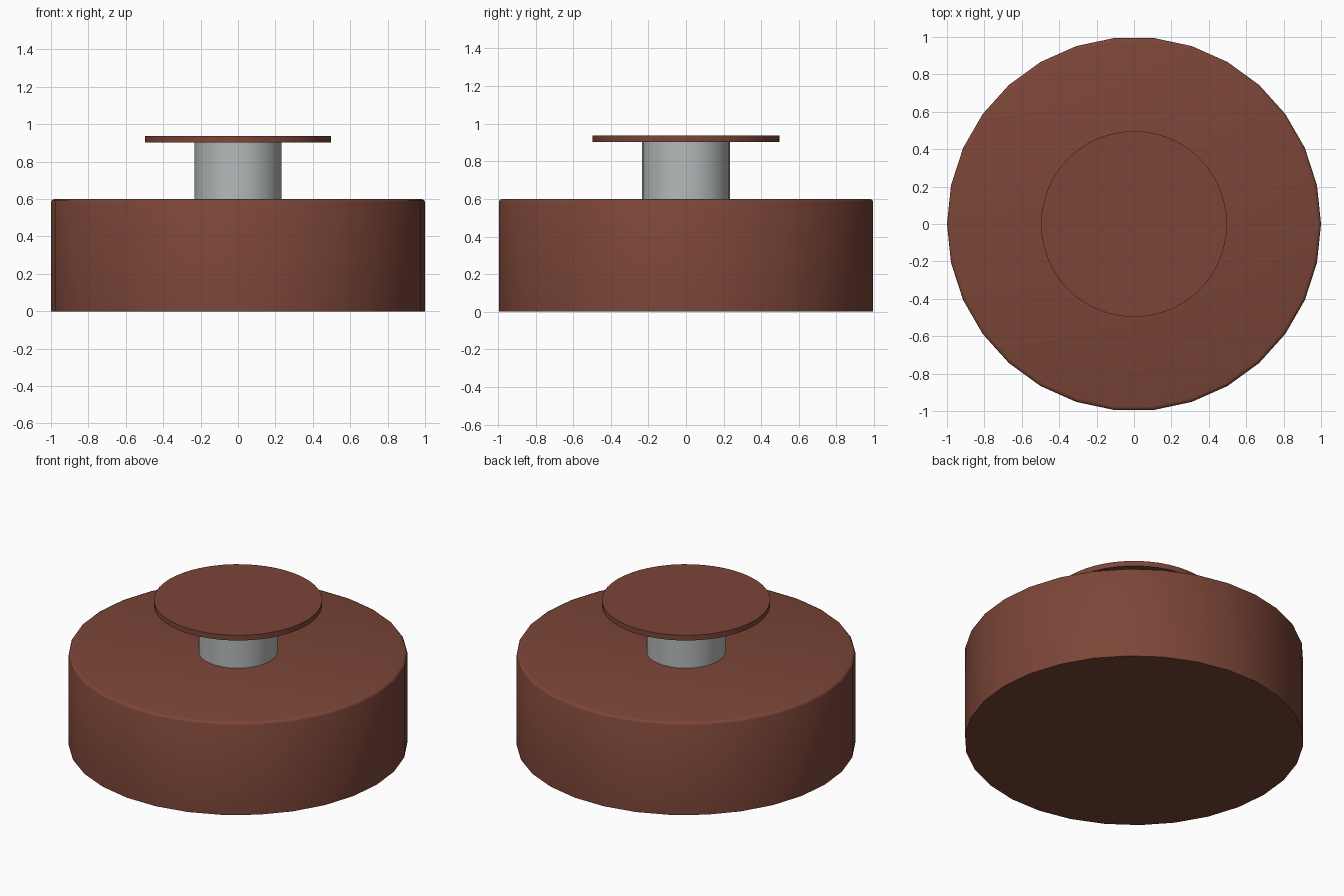
import bpy, math

if "Cube" in bpy.data.objects:
    bpy.data.objects.remove(bpy.data.objects["Cube"])


def material(name, rgb):
    m = bpy.data.materials.new(name)
    m.diffuse_color = (*rgb, 1)
    m.use_nodes = True
    m.node_tree.nodes["Principled BSDF"].inputs["Base Color"].default_value = m.diffuse_color
    return m


brown = material("red_brown", (0.20, 0.06, 0.039))
grey = material("light_grey", (0.47, 0.49, 0.49))


def lathe(name, profile, sides, mat, angle):
    """Revolve (radius, z) points into a closed solid with flat caps."""
    verts = [(r * math.cos(2 * math.pi * i / sides), r * math.sin(2 * math.pi * i / sides), z)
             for r, z in profile for i in range(sides)]
    faces = [tuple(reversed(range(sides)))]
    for k in range(len(profile) - 1):
        for i in range(sides):
            j = (i + 1) % sides
            a, b = k * sides, (k + 1) * sides
            faces.append((a + i, a + j, b + j, b + i))
    top = (len(profile) - 1) * sides
    faces.append(tuple(range(top, top + sides)))
    me = bpy.data.meshes.new(name)
    me.from_pydata(verts, [], faces)
    me.materials.append(mat)
    ob = bpy.data.objects.new(name, me)
    bpy.context.collection.objects.link(ob)
    bpy.ops.object.select_all(action='DESELECT')
    ob.select_set(True)
    bpy.context.view_layer.objects.active = ob
    bpy.ops.object.shade_smooth_by_angle(angle=math.radians(angle))
    return ob


# Wide drum with a small softened top rim
lathe("base_drum", [(1, 0), (1, 0.585), (0.995, 0.595), (0.98, 0.60)], 30, brown, 60)
# Central stem
lathe("stem", [(0.233, 0.59), (0.233, 0.91)], 32, grey, 30)
# Thin cap disc
lathe("cap_disc", [(0.497, 0.903), (0.497, 0.937)], 48, brown, 30)
